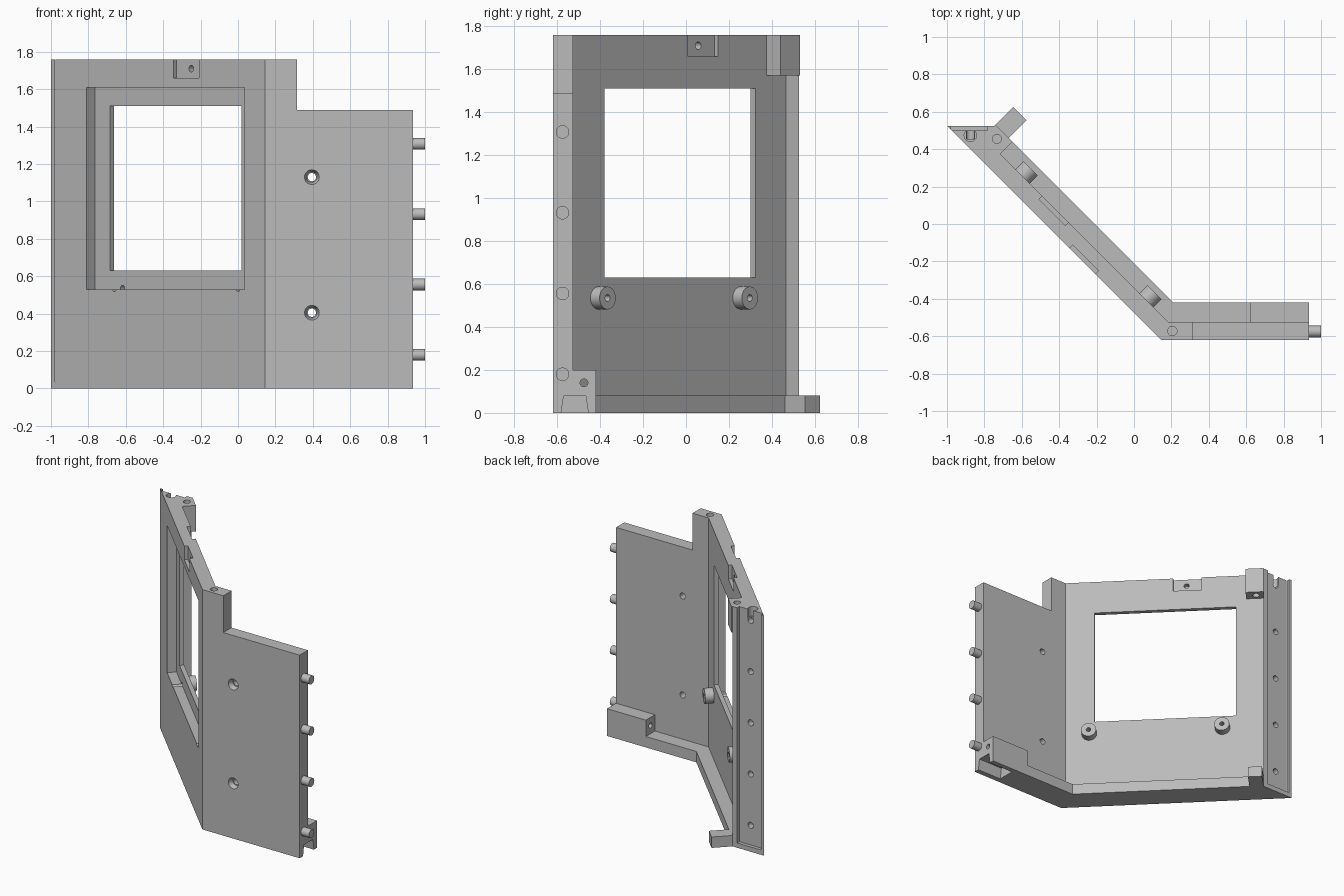
import bpy, bmesh
from math import radians
from mathutils import Vector

cube = bpy.data.objects.get("Cube")
if cube:
    bpy.data.objects.remove(cube)

grey = bpy.data.materials.new("plain_grey")
grey.use_nodes = True
COLOUR = (0.5, 0.5, 0.5, 1)
grey.diffuse_color = COLOUR
grey.node_tree.nodes["Principled BSDF"].inputs["Base Color"].default_value = COLOUR

HEIGHT = 1.76
FRONT, BACK, RIM = -0.475, -0.34, -0.21   # slanted planes, as x + y


def finish(name, bm):
    bmesh.ops.recalc_face_normals(bm, faces=bm.faces)
    mesh = bpy.data.meshes.new(name)
    bm.to_mesh(mesh)
    bm.free()
    mesh.materials.append(grey)
    ob = bpy.data.objects.new(name, mesh)
    bpy.context.scene.collection.objects.link(ob)
    return ob


def prism(name, points, z0, z1):
    """Upright prism over a plan outline."""
    bm = bmesh.new()
    face = bm.faces.new([bm.verts.new((x, y, z0)) for x, y in points])
    new = bmesh.ops.extrude_face_region(bm, geom=[face])["geom"]
    verts = [v for v in new if isinstance(v, bmesh.types.BMVert)]
    bmesh.ops.translate(bm, verts=verts, vec=(0, 0, z1 - z0))
    return finish(name, bm)


def box(name, x0, x1, y0, y1, z0, z1):
    return prism(name, [(x0, y0), (x1, y0), (x1, y1), (x0, y1)], z0, z1)


def diag(s, t):
    """Plan point from s = x - y (along the slant) and t = x + y (across it)."""
    return ((s + t) / 2, (t - s) / 2)


def slant_box(name, s0, s1, t0, t1, z0, z1):
    return prism(name, [diag(s0, t0), diag(s1, t0), diag(s1, t1), diag(s0, t1)], z0, z1)


def rod(name, a, b, r, r_end=None):
    """Cylinder or cone from a to b."""
    a, b = Vector(a), Vector(b)
    bm = bmesh.new()
    bmesh.ops.create_cone(bm, cap_ends=True, segments=32, radius1=r,
                          radius2=r if r_end is None else r_end, depth=(b - a).length)
    turn = (b - a).to_track_quat("Z", "Y").to_matrix().to_4x4()
    bmesh.ops.transform(bm, matrix=turn, verts=bm.verts)
    bmesh.ops.translate(bm, verts=bm.verts, vec=(a + b) / 2)
    return finish(name, bm)


def slant_rod(name, s, t0, t1, z, r):
    return rod(name, (*diag(s, t0), z), (*diag(s, t1), z), r)


def cut(targets, cutter):
    cutter.hide_render = True
    for ob in targets:
        mod = ob.modifiers.new("cut", "BOOLEAN")
        mod.operation, mod.solver, mod.object = "DIFFERENCE", "EXACT", cutter
    cutters.append(cutter)


cutters, parts = [], []

# Bent wall with a wedge-shaped end
wall = prism("bent_wall", [(-1, .525), (.145, -.62), (.935, -.62), (.935, -.525),
                           (.185, -.525), (-.805, .465), (-.745, .525)], 0, HEIGHT)
cut([wall], box("step_cutter", .315, 1.1, -.8, -.4, 1.49, 2))

# Rim along the bottom, corner blocks and arm
rim = prism("bottom_rim", [(.185, -.525), (.62, -.525), (.62, -.42), (.21, -.42),
                           diag(-1.27, RIM), diag(-1.27, BACK)], 0, .08)
end_block = box("end_block", .62, .935, -.525, -.42, 0, .2)
top_block = slant_box("top_corner_block", -1.27, -1.09, BACK, RIM, 1.57, HEIGHT)
arm = slant_box("bottom_arm", -1.27, -1.13, RIM, -.02, 0, .08)
parts += [wall, rim, end_block, top_block, arm]

# Window: wide front recess and narrower opening
cut([wall], slant_box("recess_cutter", -1.145, .545, -.7, -.385, .53, 1.61))
cut([wall], slant_box("window_cutter", -.985, .42, -.7, 0, .63, 1.51))

# Shallow catch pockets at the top edge, each with a blind hole
cut([wall], slant_box("front_pocket", -.215, .06, -.6, FRONT + .035, 1.66, 2))
cut([wall], slant_rod("front_pocket_hole", -.06, -.6, FRONT + .09, 1.71, .018))
cut([wall], slant_box("back_pocket", -.64, -.36, BACK - .035, -.2, 1.66, 2))
cut([wall], slant_rod("back_pocket_hole", -.49, BACK - .09, -.2, 1.71, .018))

# Screw bosses behind the window
for side, s in (("right", -.85), ("left", .475)):
    boss = slant_rod(side + "_boss", s, BACK - .01, -.255, .535, .053)
    parts.append(boss)
    cut([wall, boss], slant_rod("boss_hole", s, -.6, -.1, .535, .016))

# Countersunk holes in the straight panel
for z in (.405, 1.13):
    cut([wall], rod("panel_hole", (.395, -.7, z), (.395, -.4, z), .022))
    cut([wall], rod("countersink", (.395, -.63, z), (.395, -.585, z), .043, .028))

# Pegs on the straight end, matching sockets in the wedge groove
cut([wall], box("groove_cutter", -.978, -.783, .5, .6, .035, 2))
for i in range(5):
    z = .18 + .376 * i
    cut([wall], rod("socket", (-.875, .455, z), (-.875, .6, z), .022))
    if i < 4:
        parts.append(rod("peg_%d" % (i + 1), (.92, -.575, z), (1, -.575, z), .031))

# Upright holes in the top edges
cut([wall], rod("wedge_top_hole", (-.875, .474, 1.69), (-.875, .474, 2), .033))
cut([wall], rod("bend_top_hole", (.205, -.572, 1.66), (.205, -.572, 2), .025))
cut([top_block], rod("block_hole", (-.733, .455, 1.5), (-.733, .455, 2), .024))

# Tapered slot and bolt hole through the straight end
slot = box("slot_cutter", .735, 1.1, -.583, -.453, -.01, .08)
for v in slot.data.vertices:
    if v.co.z > 0:
        v.co.y += .014 if v.co.y < -.52 else -.014
cut([wall, end_block], slot)
cut([end_block], rod("bolt_hole", (.5, -.475, .14), (1.1, -.475, .14), .018))

# Bake the cuts and drop the cutters
graph = bpy.context.evaluated_depsgraph_get()
baked = [(ob, bpy.data.meshes.new_from_object(ob.evaluated_get(graph))) for ob in parts]
for ob, mesh in baked:
    ob.modifiers.clear()
    ob.data = mesh
for c in cutters:
    bpy.data.objects.remove(c)

# Smooth round surfaces, keep edges sharp
bpy.context.view_layer.update()
bpy.ops.object.select_all(action="DESELECT")
for ob in parts:
    ob.select_set(True)
bpy.context.view_layer.objects.active = wall
bpy.ops.object.shade_smooth_by_angle(angle=radians(30))
